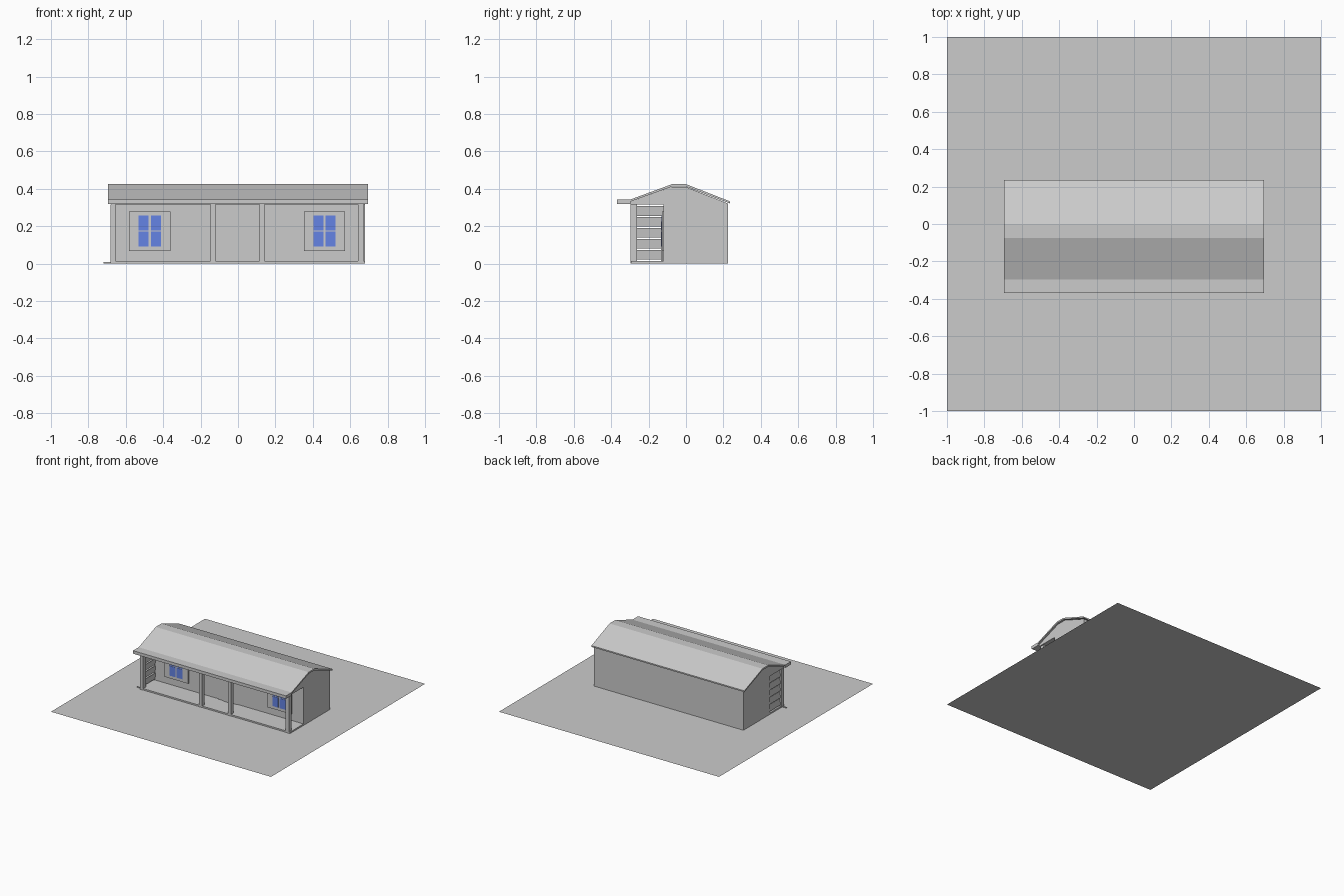
import bpy, bmesh

if "Cube" in bpy.data.objects:
    bpy.data.objects.remove(bpy.data.objects["Cube"])


def material(name, rgb):
    m = bpy.data.materials.new(name)
    m.diffuse_color = (*rgb, 1)
    m.use_nodes = True
    m.node_tree.nodes["Principled BSDF"].inputs["Base Color"].default_value = m.diffuse_color
    return m


GREY = material("plain_grey", (0.6, 0.6, 0.6))
BLUE = material("window_blue", (0.13, 0.23, 0.78))


def finish(name, bm, mat):
    bmesh.ops.recalc_face_normals(bm, faces=bm.faces)
    me = bpy.data.meshes.new(name)
    bm.to_mesh(me)
    bm.free()
    me.materials.append(mat)
    ob = bpy.data.objects.new(name, me)
    bpy.context.collection.objects.link(ob)
    return ob


def box(name, x0, x1, y0, y1, z0, z1, mat=GREY):
    bm = bmesh.new()
    bmesh.ops.create_cube(bm, size=1)
    for v in bm.verts:
        v.co = (x1 if v.co.x > 0 else x0,
                y1 if v.co.y > 0 else y0,
                z1 if v.co.z > 0 else z0)
    return finish(name, bm, mat)


def extrude(name, pts, a, b, axis="x", mat=GREY):
    """Closed profile extruded along x (pts are y,z) or y (pts are x,z)."""
    bm = bmesh.new()
    place = (lambda t, p: (t, *p)) if axis == "x" else (lambda t, p: (p[0], t, p[1]))
    f = bm.faces.new([bm.verts.new(place(a, p)) for p in pts])
    r = bmesh.ops.extrude_face_region(bm, geom=[f])
    d = (b - a, 0, 0) if axis == "x" else (0, b - a, 0)
    bmesh.ops.translate(bm, vec=d, verts=[g for g in r["geom"] if isinstance(g, bmesh.types.BMVert)])
    bmesh.ops.triangulate(bm, faces=[f for f in bm.faces if len(f.verts) > 4])
    return finish(name, bm, mat)


WALL = -0.12   # porch back wall plane

# Square yard sheet under the house
bm = bmesh.new()
bmesh.ops.create_grid(bm, x_segments=1, y_segments=1, size=1)
finish("yard_sheet", bm, GREY)

# Floor slab, and the small strip beside the porch corner
box("floor_slab", -0.68, 0.68, -0.295, 0.225, 0.001, 0.013)
box("corner_strip", -0.72, -0.67, -0.282, -0.277, 0.001, 0.008)

# House body, including the closed gables and ceiling over the porch
extrude("house_body", [(WALL, 0.012), (0.225, 0.012), (0.225, 0.321), (0, 0.41),
                       (-0.08, 0.41), (-0.297, 0.332), (-0.297, 0.315), (WALL, 0.315)],
        -0.68, 0.68)

# Roof: flat eave, front slope, flat ridge, back slope
extrude("roof", [(-0.37, 0.343), (-0.297, 0.343), (-0.075, 0.425), (0, 0.425),
                 (0.235, 0.333), (0.235, 0.322), (0, 0.412), (-0.075, 0.412),
                 (-0.297, 0.332), (-0.297, 0.318), (-0.37, 0.318)], -0.695, 0.695)

# Porch posts
for i, x in enumerate((-0.683, -0.147, 0.115, 0.642)):
    box(f"porch_post_{i + 1}", x, x + 0.028, -0.297, -0.262, 0.001, 0.316)

# Slatted screen closing the left end of the porch
for i in range(5):
    z = 0.022 + 0.0585 * i
    extrude(f"screen_slat_{i + 1}", [(-0.676, z), (-0.67, z), (-0.664, z + 0.052), (-0.67, z + 0.052)],
            -0.265, WALL, "y")

# Doorway: surround plate and a door with clipped top corners
box("door_surround", -0.088, 0.077, WALL - 0.006, WALL, 0.012, 0.24)
extrude("door", [(-0.045, 0.012), (0.035, 0.012), (0.035, 0.215), (0.025, 0.225),
                 (-0.035, 0.225), (-0.045, 0.215)], WALL - 0.013, WALL - 0.005, "y")

# Windows: frame plate with four blue panes each
for side, cx in (("left", -0.472), ("right", 0.463)):
    box(f"{side}_window_frame", cx - 0.11, cx + 0.11, WALL - 0.009, WALL, 0.068, 0.28)
    for i, (a, b) in enumerate(((-0.059, -0.006), (0.006, 0.059))):
        for j, (c, d) in enumerate(((0.091, 0.171), (0.176, 0.257))):
            box(f"{side}_window_pane_{2 * i + j + 1}", cx + a, cx + b,
                WALL - 0.011, WALL - 0.008, c, d, BLUE)
